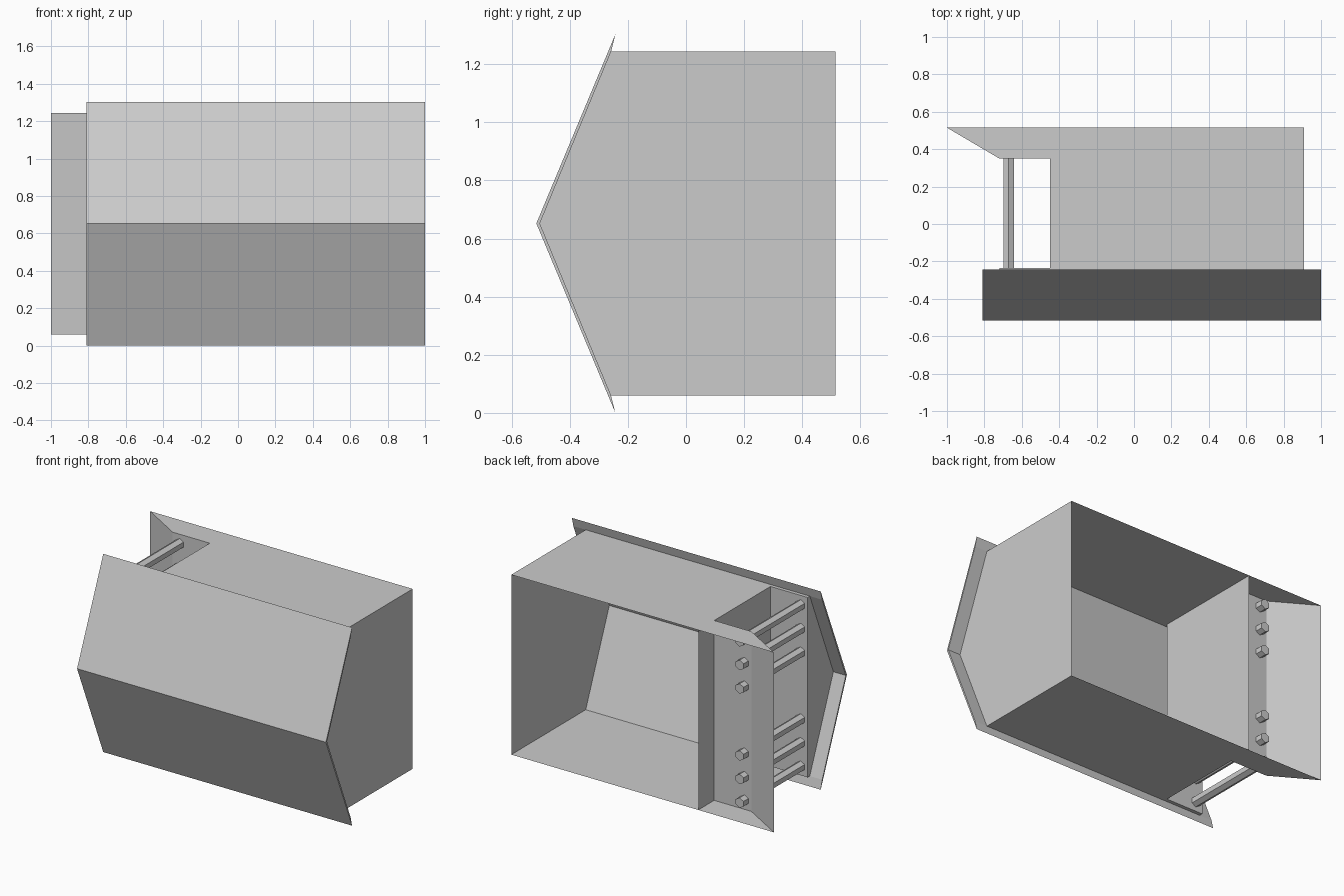
import bpy, bmesh, math

if "Cube" in bpy.data.objects:
    bpy.data.objects.remove(bpy.data.objects["Cube"])

LO, HI, MID = 0.06, 1.243, 0.652      # body bottom, top and centre line
BACK, EAVE, CEIL, DECK = 0.515, -0.258, -0.235, 0.35
X_RAMP, X_PORCH, X_WALL, X_END = -1.0, -0.72, -0.45, 0.91


def make(name, bm, closed=False):
    if closed:
        bmesh.ops.recalc_face_normals(bm, faces=bm.faces[:])
    me = bpy.data.meshes.new(name)
    bm.to_mesh(me)
    bm.free()
    ob = bpy.data.objects.new(name, me)
    bpy.context.collection.objects.link(ob)
    return ob


def sheet(name, points):
    bm = bmesh.new()
    bm.faces.new([bm.verts.new(p) for p in points])
    return make(name, bm)


def wall_strip(name, a, b):
    """Flat panel through two (x, y) points, spanning the body from LO to HI."""
    return sheet(name, [(*a, LO), (*b, LO), (*b, HI), (*a, HI)])


# roof: bent slab with knife-edged eaves, extruded along x
profile = [(-0.515, MID), (-0.243, 1.303), (EAVE, HI),
           (-0.503, MID), (EAVE, LO), (-0.243, 0.0)]
bm = bmesh.new()
verts = [[bm.verts.new((x, y, z)) for y, z in profile] for x in (-0.81, 1.0)]
for i in range(6):
    j = (i + 1) % 6
    bm.faces.new((verts[0][i], verts[0][j], verts[1][j], verts[1][i]))
for v in verts:
    bm.faces.new((v[0], v[1], v[2], v[3]))
    bm.faces.new((v[0], v[3], v[4], v[5]))
make("roof", bm, closed=True)

# long side walls with the porch notch and ramp skirt
outline = [(X_RAMP, BACK), (X_PORCH, DECK), (X_WALL, DECK), (X_WALL, CEIL),
           (X_PORCH, CEIL), (X_PORCH, EAVE), (X_END, EAVE), (X_END, BACK)]
sheet("lower_side_wall", [(x, y, LO) for x, y in reversed(outline)])
sheet("upper_side_wall", [(x, y, HI) for x, y in outline])

# end walls
sheet("gable_end_wall", [(X_END, BACK, LO), (X_END, BACK, HI), (X_END, EAVE, HI),
                         (X_END, -0.503, MID), (X_END, EAVE, LO)])
sheet("porch_gable", [(X_PORCH, CEIL, LO), (X_PORCH, EAVE, LO), (X_PORCH, -0.503, MID),
                      (X_PORCH, EAVE, HI), (X_PORCH, CEIL, HI)])
wall_strip("porch_wall", (X_WALL, BACK), (X_WALL, CEIL))

# porch floor, ceiling and entry ramp
wall_strip("porch_floor", (X_WALL, DECK), (X_PORCH, DECK))
wall_strip("porch_ceiling", (X_PORCH, CEIL), (X_WALL, CEIL))
wall_strip("entry_ramp", (X_PORCH, DECK), (X_RAMP, BACK))

# six hexagonal posts passing through the porch floor
top, foot = CEIL, 0.40
for side in (-1, 1):
    for n, off in enumerate((0.22, 0.375, 0.53)):
        bpy.ops.mesh.primitive_cylinder_add(
            vertices=6, radius=0.033, depth=foot - top,
            location=(-0.67, (top + foot) / 2, MID + side * off),
            rotation=(math.pi / 2, 0, 0))
        bpy.context.object.name = f"porch_post_{'lower' if side < 0 else 'upper'}_{n + 1}"
